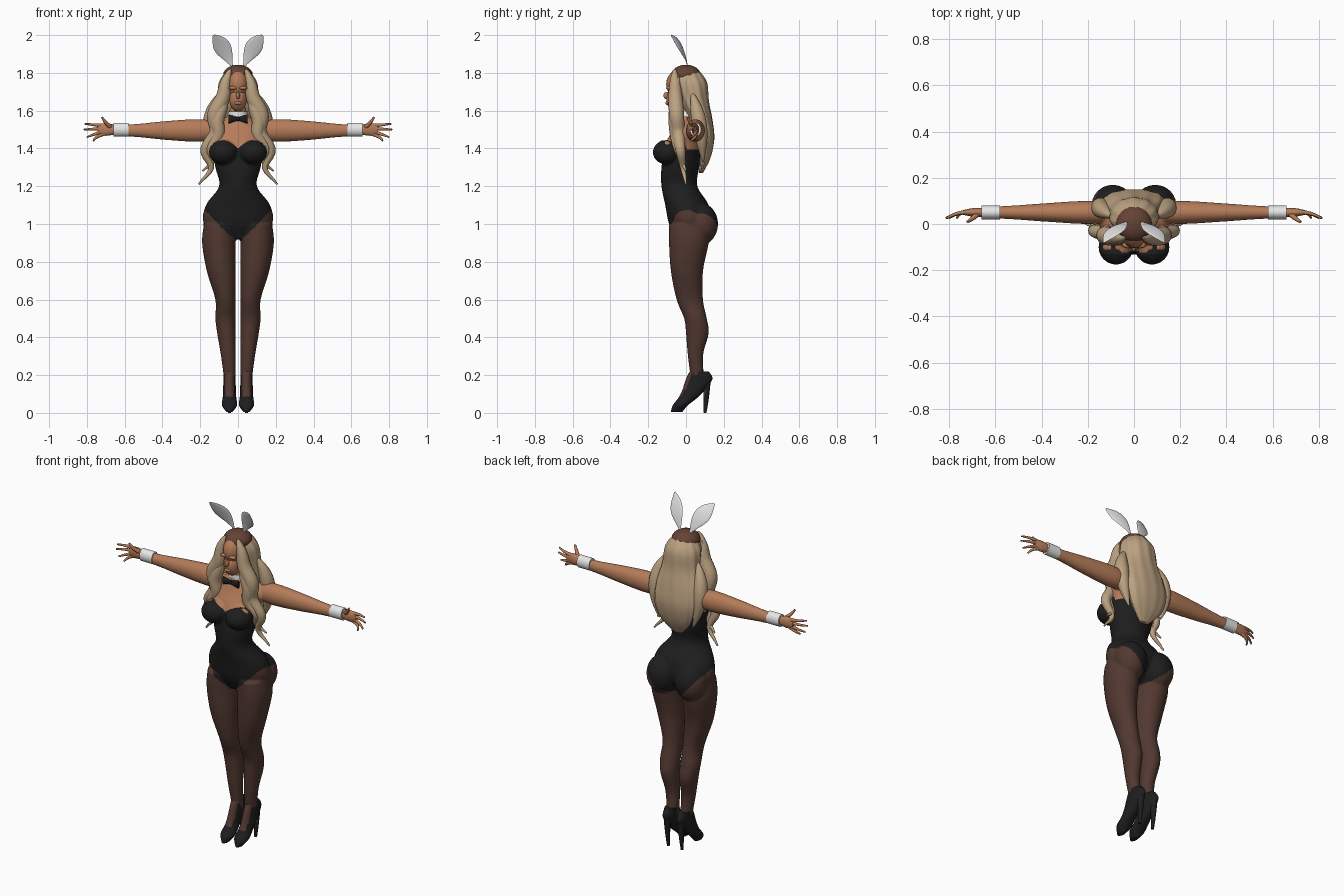
import bpy
import bmesh
from math import sin, cos, pi, radians
from mathutils import Vector

cube = bpy.data.objects.get("Cube")
if cube:
    bpy.data.objects.remove(cube)


def colour(name, red, green, blue):
    material = bpy.data.materials.new(name)
    material.use_nodes = True
    material.diffuse_color = (red, green, blue, 1)
    shader = next(node for node in material.node_tree.nodes if node.type == 'BSDF_PRINCIPLED')
    shader.inputs["Base Color"].default_value = (red, green, blue, 1)
    return material


SKIN = colour("tan skin", .46, .2, .1)
HAIR = colour("blonde hair", .5, .36, .22)
BLACK = colour("black satin", .013, .013, .014)
HOSE = colour("brown stockings", .085, .04, .03)
SCALP = colour("brown scalp", .13, .055, .035)
WHITE = colour("white cloth", .8, .8, .8)


def smooth(rows, steps):
    """Catmull-Rom resampling of rows of numbers."""
    padded = [rows[0], *rows, rows[-1]]
    result = []
    for start in range(len(rows) - 1):
        for step in range(steps):
            u = step / steps
            result.append([b + u / 2 * (c - a + u * (2*a - 5*b + 4*c - d + u * (3*b - a - 3*c + d)))
                           for a, b, c, d in zip(*padded[start:start + 4])])
    return result + [list(rows[-1])]


def circle(count):
    return [2 * pi * k / count for k in range(count)]


def loft(rows, place, sides=40, steps=5, ripple=0):
    """Elliptical rings from (position, low a, high a, low b, high b) rows."""
    rings = []
    for t, a_low, a_high, b_low, b_high in smooth(rows, steps):
        ring = []
        for angle in circle(sides):
            swell = (1 + ripple * sin(11 * angle + 9 * t)) / 2
            a = (a_low + a_high) / 2 + (a_high - a_low) * swell * cos(angle)
            b = (b_low + b_high) / 2 + (b_high - b_low) * swell * sin(angle)
            ring.append(Vector(place(t, a, b)))
        rings.append(ring)
    return rings


def upright(t, a, b):
    return a, b, t


def sideways(t, a, b):
    return t, a, b


def column(rows, x=0, **options):
    """Loft upward from (z, half width, front, back) rows."""
    return loft([(z, x - w, x + w, front, back) for z, w, front, back in rows], upright, **options)


def limb(rows, y, z, **options):
    """Loft along x from (x, half depth, half height) rows."""
    return loft([(x, y - depth, y + depth, z - height, z + height) for x, depth, height in rows],
                sideways, **options)


def bend(start, pull, end, girth, flat=1, wave=0, count=30, sides=14):
    """Tube along a curve, its radius given by a rule."""
    start, pull, end = Vector(start), Vector(pull), Vector(end)
    path = []
    for k in range(count + 1):
        u = k / count
        sway = Vector((wave * u * sin(20 * u), 0, 0))
        path.append(start.lerp(pull, u).lerp(pull.lerp(end, u), u) + sway)
    rings = []
    for k, point in enumerate(path):
        along = path[min(k + 1, count)] - path[max(k - 1, 0)]
        across = along.cross(Vector((0, 1, 0))).normalized()
        depth = across.cross(along).normalized() * flat
        rings.append([point + girth(k / count) * (across * cos(angle) + depth * sin(angle))
                      for angle in circle(sides)])
    return rings


def leaf(radius, skew):
    return lambda u: radius * (.12 + sin(pi * u ** skew))


def taper(radius):
    return lambda u: radius * (1 - .6 * u)


def ball(x, y, z, rx, ry, rz):
    tilts = [pi * (k + .1) / 12.2 for k in range(13)]
    return [[Vector((x + rx * sin(tilt) * cos(angle), y + ry * sin(tilt) * sin(angle), z - rz * cos(tilt)))
             for angle in circle(24)] for tilt in tilts]


def flip(shapes):
    return [[[Vector((-p.x, p.y, p.z)) for p in ring] for ring in rings] for rings in shapes]


def make(name, shapes, material):
    bm = bmesh.new()
    for rings in shapes:
        loops = [[bm.verts.new(point) for point in ring] for ring in rings]
        for low, high in zip(loops, loops[1:]):
            for k in range(len(low)):
                bm.faces.new((low[k - 1], low[k], high[k], high[k - 1]))
        bm.faces.new(loops[0])
        bm.faces.new(loops[-1])
        bmesh.ops.recalc_face_normals(bm, faces=bm.faces[:])
    mesh = bpy.data.meshes.new(name)
    bm.to_mesh(mesh)
    bm.free()
    mesh.materials.append(material)
    mesh.shade_smooth()
    mesh.set_sharp_from_angle(angle=radians(55))
    part = bpy.data.objects.new(name, mesh)
    bpy.context.scene.collection.objects.link(part)
    return part


def pair(name, shapes, material):
    return make("left_" + name, shapes, material), make("right_" + name, flip(shapes), material)


# Body: torso, bust, seat, legs and arms fused into one skin
torso = column([(.92, .08, -.05, .06), (1, .18, -.09, .13), (1.1, .17, -.11, .12), (1.2, .1, -.13, .06),
                (1.3, .12, -.13, .07), (1.42, .14, -.11, .09), (1.5, .15, -.07, .1),
                (1.55, .09, -.05, .09), (1.58, .05, -.04, .06), (1.66, .04, -.03, .06)])
leg_rows = [(1, .18, -.09, .12), (.9, .19, -.09, .12), (.75, .165, -.08, .09), (.6, .12, -.05, .09),
            (.5, .12, -.01, .11), (.42, .11, 0, .12), (.3, .09, .01, .09), (.15, .07, .03, .1)]
leg = loft([(z, .012, outer, front, back) for z, outer, front, back in leg_rows], upright)
arm = limb([(.08, .04, .04), (.2, .05, .06), (.38, .04, .05), (.52, .03, .036), (.66, .023, .027)],
           y=.05, z=1.495)
bust = ball(.078, -.1, 1.38, .076, .076, .066)
seat = ball(.092, .08, 1, .092, .09, .11)
halves = [leg, arm, bust, seat]
body = make("body", [torso] + halves + flip(halves), SKIN)
merge = body.modifiers.new("Merge", 'REMESH')
merge.mode = 'VOXEL'
merge.voxel_size = .006
soften = body.modifiers.new("Soften", 'SMOOTH')
soften.iterations = 6
graph = bpy.context.evaluated_depsgraph_get()
skin = bpy.data.meshes.new_from_object(body.evaluated_get(graph))
body.modifiers.clear()
body.data = skin


# Bodysuit and stockings follow the neckline and the leg openings
def neckline(x, y):
    return 1.4 + .042 * sin(pi * min(1, abs(x) / .16)) if y < 0 else 1.395


def leg_line(x, y):
    front = .915 + .17 * (abs(x) / .18) ** 1.3
    back = .905 + .18 * (abs(x) / .19) ** 1.7
    return front + (back - front) * min(1, max(0, .5 + 10 * y))


for vertex in skin.vertices:
    for line in (neckline, leg_line):
        edge = line(vertex.co.x, vertex.co.y)
        if abs(vertex.co.z - edge) < .0035 and abs(vertex.co.x) < .2:
            vertex.co.z = edge
skin.materials.clear()
for material in (SKIN, BLACK, HOSE):
    skin.materials.append(material)
for face in skin.polygons:
    x, y, z = face.center
    face.material_index = 0 if z > neckline(x, y) else 1 if z > leg_line(x, y) else 2
skin.shade_smooth()

# Head and face
brow = ball(.025, -.09, 1.72, .025, .015, .01)
make("head", [ball(0, -.01, 1.74, .062, .095, .09), ball(0, -.05, 1.66, .046, .054, .065),
              ball(0, -.1, 1.68, .01, .02, .02), ball(0, -.096, 1.64, .02, .013, .01),
              brow, *flip([brow])], SKIN)
make("scalp", [ball(0, 0, 1.79, .078, .078, .053)], SCALP)

# Long wavy hair with loose locks over the shoulders
make("back_hair", [column([(1.81, .06, -.05, .07), (1.75, .1, -.06, .11), (1.65, .11, -.03, .12),
                           (1.55, .13, .02, .14), (1.45, .13, .06, .15), (1.35, .1, .07, .13),
                           (1.27, .03, .07, .09)], sides=88, ripple=.02)], HAIR)
pair("hair_locks", [
    bend((.04, -.06, 1.82), (.14, -.06, 1.53), (.18, 0, 1.21), leaf(.036, .7), wave=.03),
    bend((.07, -.04, 1.78), (.1, -.09, 1.47), (.17, 0, 1.28), leaf(.032, .8), wave=.02),
    bend((.09, .03, 1.7), (.19, .08, 1.55), (.11, .09, 1.33), leaf(.036, 1))], HAIR)

# Tall ears on the head
pair("tall_ear", [bend((.03, .01, 1.83), (.07, -.01, 1.93), (.13, -.08, 2), leaf(.04, 1.3), flat=.13)], WHITE)

# Collar, bow tie and cuffs
make("collar", [column([(1.57, .056, -.05, .075), (1.595, .05, -.05, .07)], steps=1)], WHITE)
pair("bow", [limb([(0, .008, .008), (.03, .012, .018), (.05, .008, .025)], y=-.066, z=1.556)], BLACK)
make("bow_knot", [ball(0, -.067, 1.556, .011, .014, .012)], BLACK)
pair("cuff", [limb([(.58, .03, .036), (.66, .03, .036)], y=.05, z=1.5, steps=1)], WHITE)

# Hands with spread fingers
hand = [limb([(.65, .02, .025), (.7, .018, .033), (.74, .01, .025)], y=.05, z=1.5),
        bend((.67, .05, 1.51), (.7, .02, 1.53), (.72, .01, 1.565), taper(.014))]
for k, (reach, height) in enumerate([(.81, 1.53), (.815, 1.5), (.8, 1.46), (.765, 1.44)]):
    root = 1.52 - .014 * k
    hand.append(bend((.71, .05, root), (.76, .055, (root + height) / 2), (reach, .025, height), taper(.011)))
pair("hand", hand, SKIN)

# High heeled shoes, open over the instep
shoe = column([(.005, .016, -.08, -.02), (.04, .04, -.07, .01), (.08, .036, -.04, .06),
               (.12, .034, -.02, .1), (.18, .032, 0, .14), (.22, .032, .02, .12)], x=.045)
heel = bend((.045, .11, .16), (.045, .11, .08), (.045, .1, 0), taper(.02))
for part in pair("shoe", [shoe, heel], BLACK):
    part.data.materials.append(HOSE)
    for face in part.data.polygons:
        x, y, z = face.center
        if z > .085 and face.normal.y < -.3 and abs(abs(x) - .045) < .022:
            face.material_index = 1
